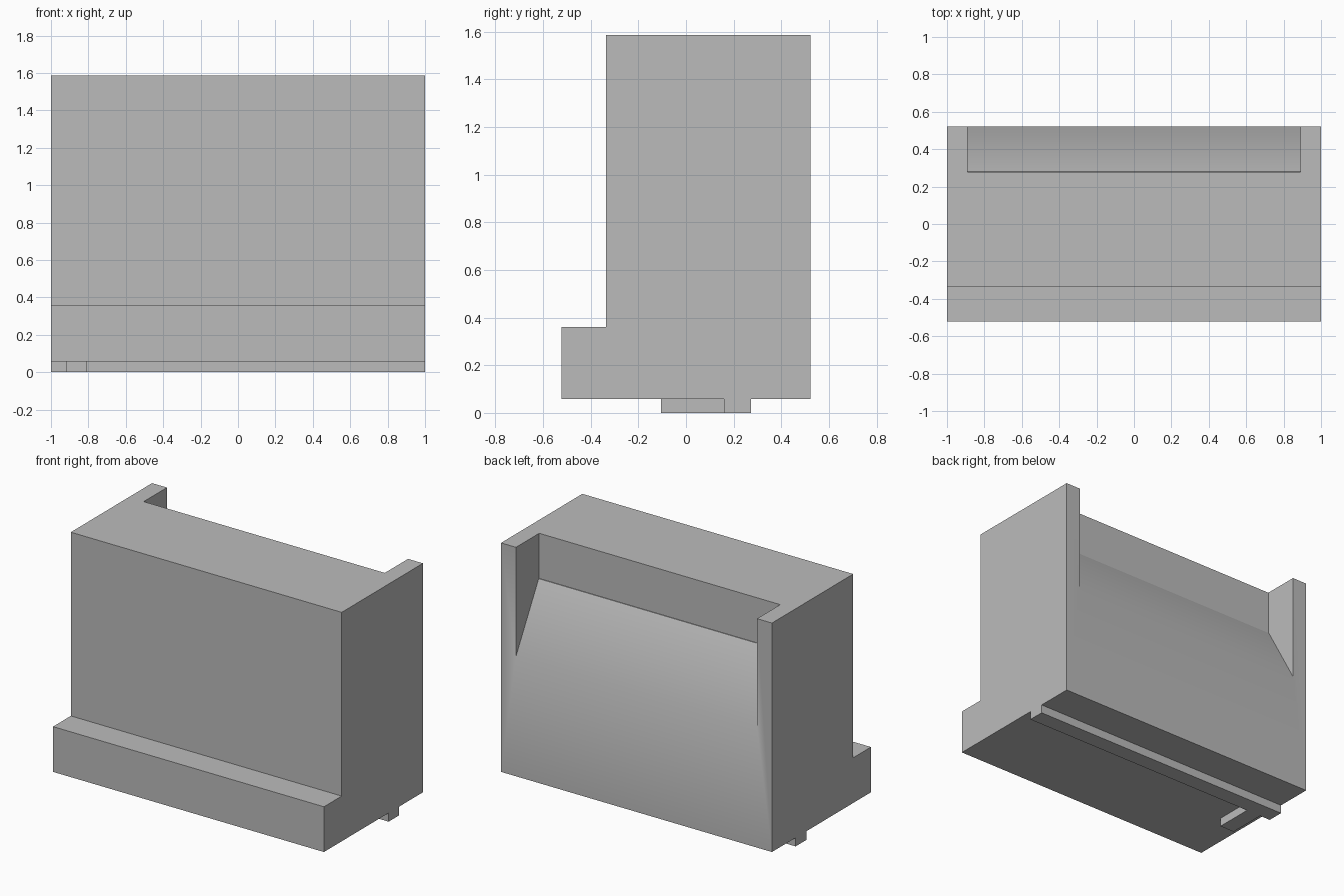
import bpy
import bmesh
import math

default = bpy.data.objects.get("Cube")
if default:
    bpy.data.objects.remove(default, do_unlink=True)

# One plain grey for every part
grey = bpy.data.materials.new("plain grey")
grey.use_nodes = True
colour = (0.5, 0.5, 0.5, 1.0)
grey.diffuse_color = colour
grey.node_tree.nodes["Principled BSDF"].inputs["Base Color"].default_value = colour


def prism(name, profile, x0, x1):
    """Extrude a (y, z) profile along x."""
    bm = bmesh.new()
    face = bm.faces.new([bm.verts.new((x0, y, z)) for y, z in profile])
    ext = bmesh.ops.extrude_face_region(bm, geom=[face])
    verts = [g for g in ext["geom"] if isinstance(g, bmesh.types.BMVert)]
    bmesh.ops.translate(bm, verts=verts, vec=(x1 - x0, 0, 0))
    bmesh.ops.recalc_face_normals(bm, faces=bm.faces)
    mesh = bpy.data.meshes.new(name)
    bm.to_mesh(mesh)
    bm.free()
    mesh.materials.append(grey)
    obj = bpy.data.objects.new(name, mesh)
    bpy.context.collection.objects.link(obj)
    return obj


def block(name, x0, x1, y0, y1, z0, z1):
    return prism(name, [(y0, z0), (y1, z0), (y1, z1), (y0, z1)], x0, x1)


BACK, BASE, STEP, TOP = 0.522, 0.058, 0.36, 1.586

# Main body with a low step along the front
body = prism("body", [(-BACK, BASE), (BACK, BASE), (BACK, TOP),
                      (-0.335, TOP), (-0.335, STEP), (-BACK, STEP)], -1, 1)

# Sloped recess in the upper back: upright wall, tiny ledge, ramp
wall, ledge, ramp_top, ramp_end = 0.277, 0.282, 1.285, 0.858
slope = (ramp_end - ramp_top) / (BACK - ledge)
out = BACK + 0.1
cutter = prism("recess_cutter", [(wall, TOP + 0.1), (wall, ramp_top), (ledge, ramp_top),
                                 (out, ramp_end + slope * 0.1), (out, TOP + 0.1)], -0.89, 0.89)
cutter.hide_render = True

cut = body.modifiers.new("recess", 'BOOLEAN')
cut.operation = 'DIFFERENCE'
cut.solver = 'EXACT'
cut.object = cutter
bpy.context.view_layer.objects.active = body
body.select_set(True)
bpy.ops.object.modifier_apply(modifier="recess")
bpy.data.objects.remove(cutter, do_unlink=True)

# The ramp blends softly into the back, all other edges stay sharp
bpy.ops.object.select_all(action='DESELECT')
body.select_set(True)
bpy.ops.object.shade_smooth_by_angle(angle=math.radians(30))

# Locating rail and tab underneath
block("bottom_rail", -1, 1, 0.16, 0.272, 0, BASE)
block("bottom_tab", -0.92, -0.81, -0.105, 0.16, 0, BASE)
